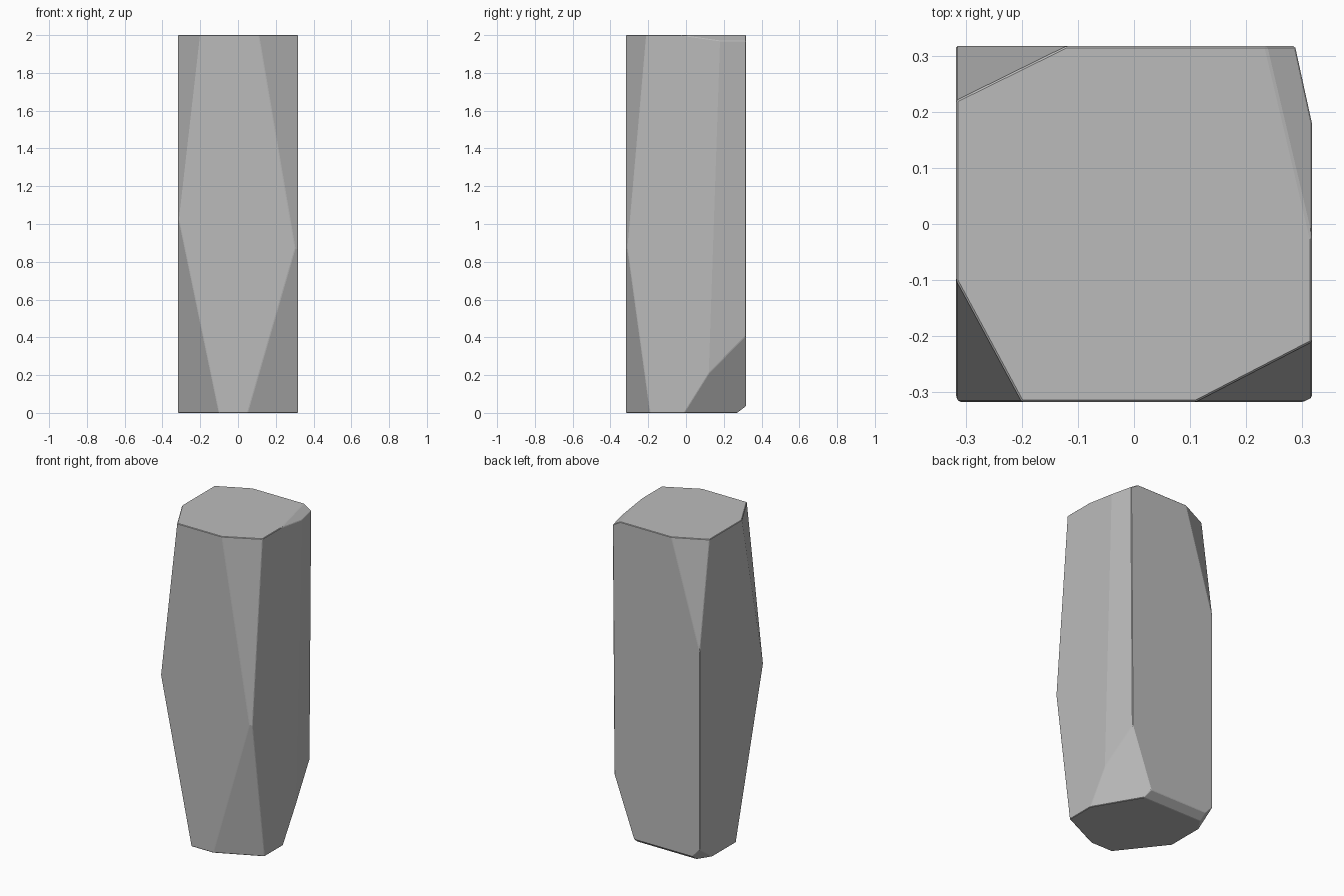
import bpy, bmesh
from mathutils import Vector

cube = bpy.data.objects.get("Cube")
if cube:
    bpy.data.objects.remove(cube, do_unlink=True)

W, H = 0.317, 2.0  # half width, height
CENTRE = Vector((0, 0, H / 2))

stone = bpy.data.materials.new("stone_grey")
stone.use_nodes = True
grey = (0.5, 0.5, 0.5, 1)
stone.diffuse_color = grey
stone.node_tree.nodes["Principled BSDF"].inputs["Base Color"].default_value = grey


def chip(bm, *points):
    """Slice off everything outside the plane through three points and cap it."""
    a, b, c = (Vector(p) for p in points)
    normal = (b - a).cross(c - a).normalized()
    if normal.dot(a - CENTRE) < 0:
        normal.negate()
    geom = bm.verts[:] + bm.edges[:] + bm.faces[:]
    cut = bmesh.ops.bisect_plane(bm, geom=geom, dist=1e-5, plane_co=a,
                                 plane_no=normal, clear_outer=True)
    rim = [e for e in cut["geom_cut"] if isinstance(e, bmesh.types.BMEdge)]
    bmesh.ops.contextual_create(bm, geom=rim)


# Square pillar block
bm = bmesh.new()
bmesh.ops.create_cube(bm, size=1)
bmesh.ops.scale(bm, vec=(2 * W, 2 * W, H), verts=bm.verts)
bmesh.ops.translate(bm, vec=CENTRE, verts=bm.verts)

# Front right corner, upper and lower
chip(bm, (-0.2, -W, H), (-W, -0.1, H), (-0.312, -W, 1.02))
chip(bm, (-0.1, -W, 0), (-W, -0.04, 0), (-0.312, -W, 1.02))
# Front left corner, upper and lower
chip(bm, (0.11, -W, H), (W, -0.21, H), (0.302, -W, 0.87))
chip(bm, (0.05, -W, 0), (W, -0.19, 0), (0.302, -W, 0.87))
# Back left corner: tall side, shallow top, deep bottom
chip(bm, (0.287, W, 1.97), (W, 0.18, 1.97), (W, 0.12, 0.2))
chip(bm, (0.235, W, H), (W, -0.03, H), (W, 0.18, 1.97))
chip(bm, (W, -0.01, 0), (W, 0.115, 0.2), (0.138, W, 0.035))
# Back right corner: upper facet
chip(bm, (-W, 0.22, H), (-0.12, W, H), (-W, W, 1.33))
# Back bottom edge and its small corner
chip(bm, (-W, 0.27, 0), (W, 0.27, 0), (0, W, 0.035))
chip(bm, (-W, W, 0.09), (-W, 0.19, 0), (-0.266, 0.27, 0))

bmesh.ops.recalc_face_normals(bm, faces=bm.faces)
mesh = bpy.data.meshes.new("stone_pillar")
bm.to_mesh(mesh)
bm.free()
mesh.materials.append(stone)
pillar = bpy.data.objects.new("stone_pillar", mesh)
bpy.context.collection.objects.link(pillar)

# Slightly worn edges
bevel = pillar.modifiers.new("worn_edges", 'BEVEL')
bevel.width = 0.003
bevel.segments = 1
bevel.limit_method = 'ANGLE'
bevel.angle_limit = 0.35
